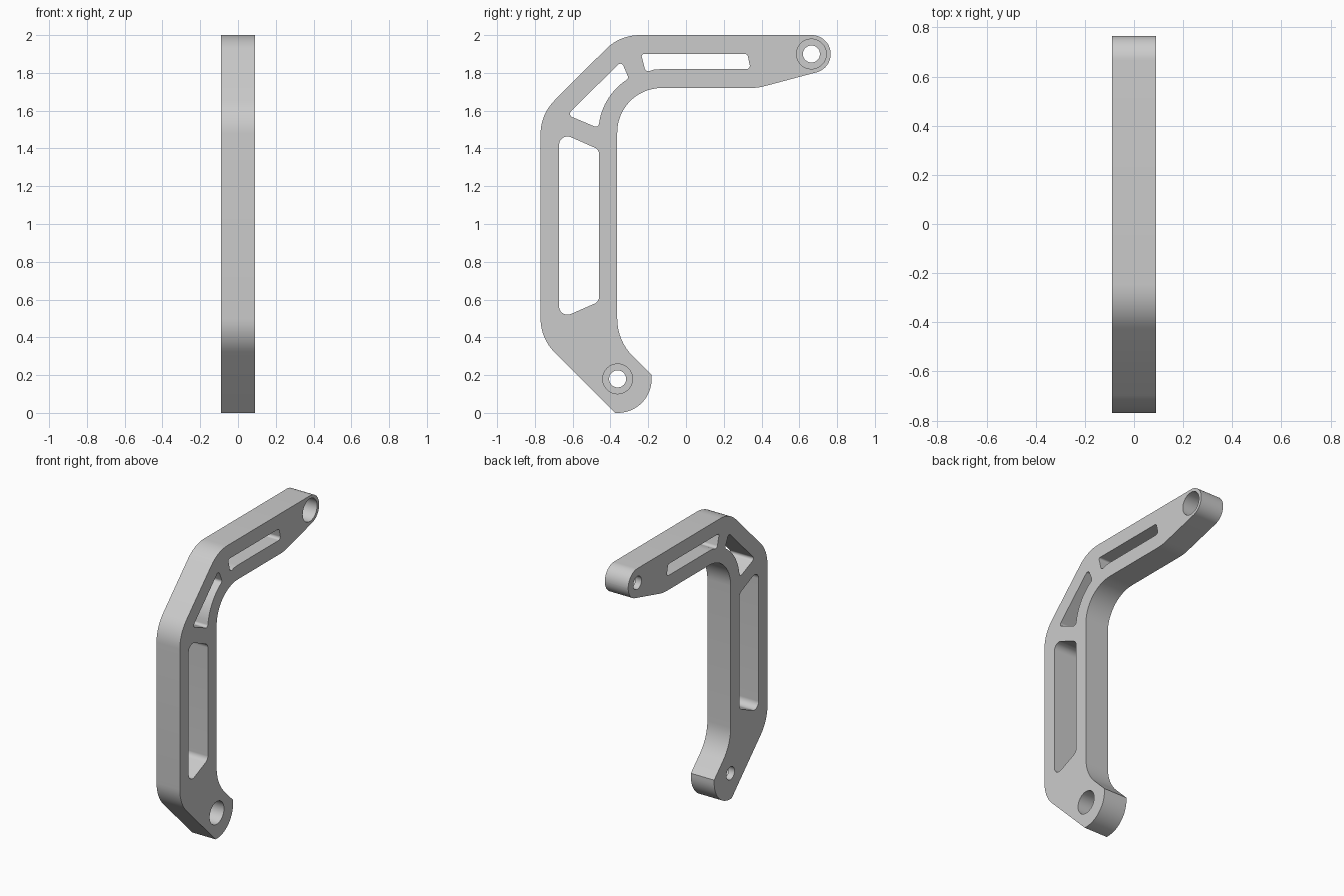
import bpy, bmesh
from math import cos, sin, tan, pi, radians, ceil
from mathutils import Vector

if "Cube" in bpy.data.objects:
    bpy.data.objects.remove(bpy.data.objects["Cube"], do_unlink=True)

HALF = 0.09          # half thickness
FLOOR = -0.045       # counterbore floor
BEND = (-0.13, 1.485)  # centre of the inner elbow


def rounded(corners):
    """Closed (y, z) outline with each corner (y, z, radius) filleted."""
    out = []
    for i, (y, z, r) in enumerate(corners):
        p = Vector((y, z))
        if not r:
            out.append(p)
            continue
        a = (Vector(corners[i - 1][:2]) - p).normalized()
        b = (Vector(corners[(i + 1) % len(corners)][:2]) - p).normalized()
        half = a.angle(b) / 2
        centre = p + (a + b).normalized() * (r / sin(half))
        start = p + a * (r / tan(half)) - centre
        end = p + b * (r / tan(half)) - centre
        sweep = pi - 2 * half
        n = max(3, ceil(sweep / radians(6)))
        for k in range(n + 1):
            t = k / n
            d = start * sin((1 - t) * sweep) + end * sin(t * sweep)
            out.append(centre + d / sin(sweep))
    return out


def arc(centre, r, a0, a1, n):
    return [Vector((centre[0] + r * cos(radians(a0 + (a1 - a0) * k / n)),
                    centre[1] + r * sin(radians(a0 + (a1 - a0) * k / n))))
            for k in range(n + 1)]


def ring(bm, pts, x):
    vs = [bm.verts.new((x, p.x, p.y)) for p in pts]
    es = [bm.edges.new((v, vs[i - 1])) for i, v in enumerate(vs)]
    return vs, es


def wall(bm, a, b):
    for i in range(len(a)):
        bm.faces.new((a[i - 1], a[i], b[i], b[i - 1]))


# Outer silhouette of the bent arm
outline = rounded([
    (-0.375, 0, 0), (-0.182, 0, 0.179), (-0.182, 0.20, 0),
    (-0.364, 0.382, 0.28), (-0.364, 1.72, 0.235), (0.38, 1.72, 0.3),
    (0.766, 1.823, 0.1), (0.766, 2, 0.1), (-0.35, 2, 0.25),
    (-0.77, 1.58, 0.25), (-0.77, 0.395, 0.25)])

# Lightening windows
elbow = [(p.x, p.y, 0) for p in arc(BEND, 0.334, 127, 167, 12)]
windows = [
    rounded([(-0.672, 0.496, 0.045), (-0.46, 0.589, 0.04),
             (-0.46, 1.394, 0.04), (-0.672, 1.487, 0.045)]),
    rounded([(-0.342, 1.862, 0.018), (-0.303, 1.771, 0.018)] + elbow +
            [(-0.464, 1.508, 0.018), (-0.628, 1.577, 0.018)]),
    rounded([(-0.238, 1.90, 0.012), (0.325, 1.90, 0.018), (0.342, 1.82, 0.018),
             (-0.13, 1.82, 0), (-0.17, 1.817, 0), (-0.213, 1.803, 0.02)]),
]

# Plate walls through the full thickness
bm = bmesh.new()
left_edges, right_edges = [], []
for loop in [outline] + windows:
    lv, le = ring(bm, loop, HALF)
    rv, re = ring(bm, loop, -HALF)
    wall(bm, lv, rv)
    left_edges += le
    right_edges += re

# Counterbored pivot holes
for centre in ((-0.362, 0.18), (0.664, 1.90)):
    big = arc(centre, 0.079, 0, 360, 48)[:-1]
    small = arc(centre, 0.045, 0, 360, 48)[:-1]
    mouth, le = ring(bm, big, HALF)
    step, _ = ring(bm, big, FLOOR)
    bore, _ = ring(bm, small, FLOOR)
    back, re = ring(bm, small, -HALF)
    for a, b in ((mouth, step), (step, bore), (bore, back)):
        wall(bm, a, b)
    left_edges += le
    right_edges += re

# Flat side faces
bmesh.ops.triangle_fill(bm, edges=left_edges, use_beauty=True, normal=(1, 0, 0))
bmesh.ops.triangle_fill(bm, edges=right_edges, use_beauty=True, normal=(-1, 0, 0))
bmesh.ops.recalc_face_normals(bm, faces=bm.faces[:])

mesh = bpy.data.meshes.new("bracket_arm")
bm.to_mesh(mesh)
bm.free()
arm = bpy.data.objects.new("bracket_arm", mesh)
bpy.context.collection.objects.link(arm)

# Plain grey metal
grey = bpy.data.materials.new("light_grey")
grey.use_nodes = True
colour = (0.6, 0.6, 0.6, 1)
grey.diffuse_color = colour
grey.node_tree.nodes["Principled BSDF"].inputs["Base Color"].default_value = colour
mesh.materials.append(grey)

bpy.ops.object.select_all(action='DESELECT')
arm.select_set(True)
bpy.context.view_layer.objects.active = arm
bpy.ops.object.shade_smooth_by_angle(angle=radians(30))
